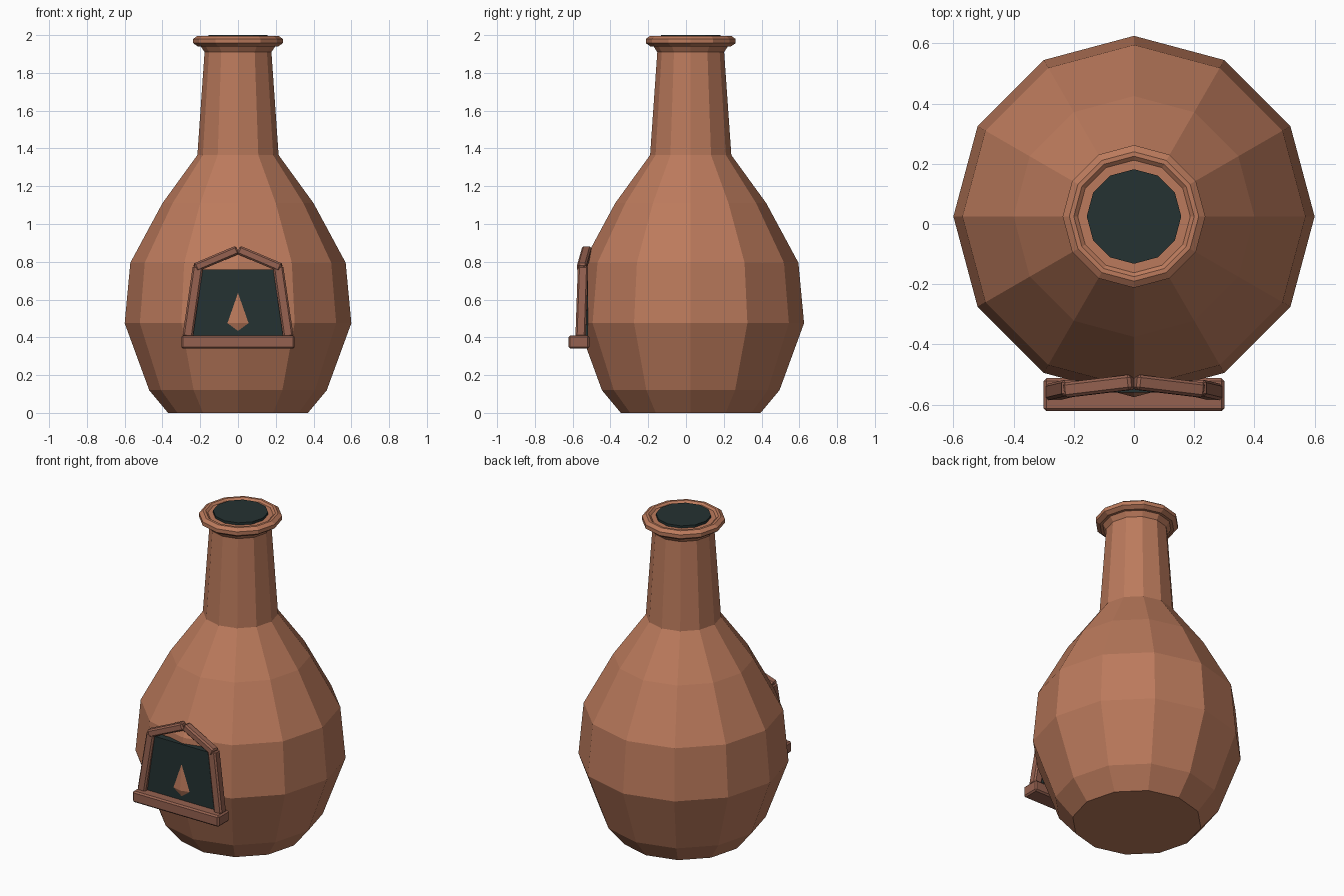
import bpy, bmesh, math
from mathutils import Matrix, Vector

cube = bpy.data.objects.get("Cube")
if cube:
    bpy.data.objects.remove(cube, do_unlink=True)

SIDES = 12
CENTRE_Y = 0.025


def make_material(name, colour):
    mat = bpy.data.materials.new(name)
    mat.use_nodes = True
    mat.diffuse_color = (*colour, 1)
    mat.node_tree.nodes["Principled BSDF"].inputs["Base Color"].default_value = (*colour, 1)
    return mat


clay = make_material("terracotta clay", (0.50, 0.195, 0.107))
brick = make_material("dark brick", (0.30, 0.12, 0.08))
soot = make_material("soot black", (0.018, 0.032, 0.032))


def add_object(name, bm, mat):
    bmesh.ops.recalc_face_normals(bm, faces=bm.faces[:])
    mesh = bpy.data.meshes.new(name)
    bm.to_mesh(mesh)
    bm.free()
    mesh.materials.append(mat)
    obj = bpy.data.objects.new(name, mesh)
    bpy.context.scene.collection.objects.link(obj)
    return obj


def lathe(name, profile, mat):
    """Faceted turned shape with capped ends, from (radius, height) pairs."""
    bm = bmesh.new()
    rings = []
    for radius, z in profile:
        angles = [math.tau * i / SIDES for i in range(SIDES)]
        rings.append([bm.verts.new((radius * math.cos(a), CENTRE_Y + radius * math.sin(a), z))
                      for a in angles])
    for low, high in zip(rings, rings[1:]):
        for i in range(SIDES):
            j = (i + 1) % SIDES
            bm.faces.new((low[i], low[j], high[j], high[i]))
    bm.faces.new(rings[0])
    bm.faces.new(rings[-1])
    return add_object(name, bm, mat)


def beam(name, start, end, width, depth, mat):
    """Bevelled bar between two points, its depth facing front to back."""
    start, end = Vector(start), Vector(end)
    along = (end - start).normalized()
    side = Vector((0, 1, 0)).cross(along).normalized()
    back = along.cross(side)
    turn = Matrix((side, back, along)).transposed().to_4x4()
    size = Matrix.Diagonal((width, depth, (end - start).length, 1))
    bm = bmesh.new()
    bmesh.ops.create_cube(bm, size=1, matrix=Matrix.Translation((start + end) / 2) @ turn @ size)
    obj = add_object(name, bm, mat)
    bevel = obj.modifiers.new("chipped edges", 'BEVEL')
    bevel.width = 0.009
    bevel.segments = 1
    return obj


# Bulbous oven body, neck and flared collar
lathe("oven_body", [(0.37, 0), (0.47, 0.12), (0.60, 0.475), (0.57, 0.795), (0.40, 1.11),
                    (0.215, 1.365), (0.177, 1.91), (0.20, 1.945), (0.19, 1.984)], clay)

# Rolled rim around the mouth
lathe("chimney_rim", [(0.187, 1.94), (0.213, 1.94), (0.237, 1.957), (0.237, 1.98),
                      (0.215, 1.996), (0.20, 1.996), (0.187, 1.985)], clay)

# Sooty mouth of the chimney
lathe("chimney_opening", [(0.157, 1.95), (0.157, 2.0)], soot)

# Tapered dark fire opening
bm = bmesh.new()
bmesh.ops.create_cube(bm, size=1)
for v in bm.verts:
    top = v.co.z > 0
    half = 0.19 if top else 0.24
    v.co = (math.copysign(half, v.co.x), -0.52 if v.co.y > 0 else -0.56, 0.76 if top else 0.39)
add_object("fire_opening", bm, soot)

# Door surround: sill, leaning jambs and a pitched lintel
beam("door_sill", (-0.30, -0.567, 0.375), (0.30, -0.567, 0.375), 0.07, 0.11, brick)
for label, s in (("left", 1), ("right", -1)):
    beam(label + "_jamb", (s * 0.267, -0.558, 0.40), (s * 0.212, -0.545, 0.775), 0.055, 0.055, brick)
    beam(label + "_lintel", (s * 0.228, -0.552, 0.768), (s * 0.004, -0.525, 0.863), 0.047, 0.05, brick)
